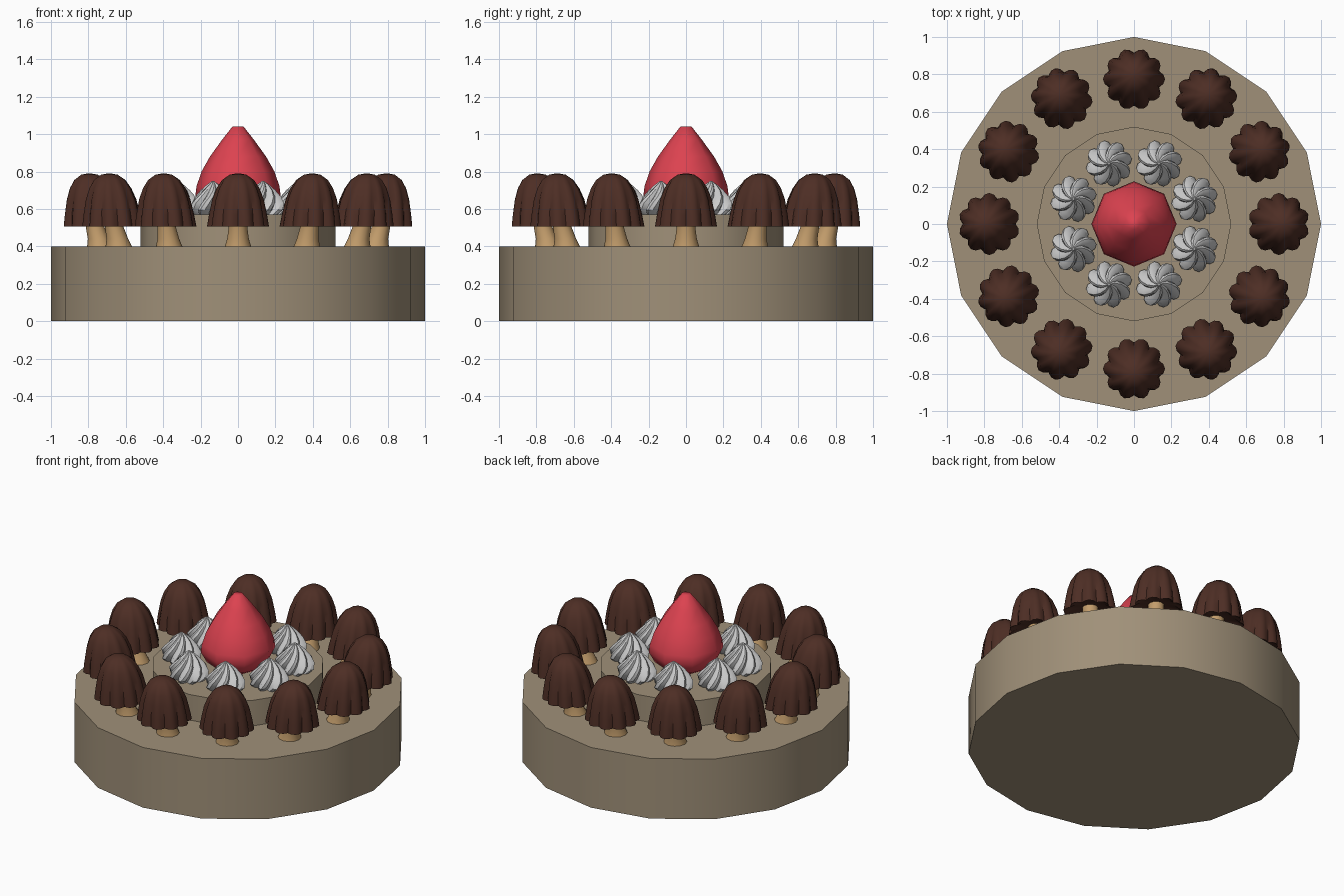
import bpy, bmesh
from math import sin, cos, pi, tau, radians

if "Cube" in bpy.data.objects:
    bpy.data.objects.remove(bpy.data.objects["Cube"])


def material(name, rgb):
    m = bpy.data.materials.new(name)
    m.diffuse_color = (*rgb, 1)
    m.use_nodes = True
    m.node_tree.nodes["Principled BSDF"].inputs["Base Color"].default_value = m.diffuse_color
    return m


sponge = material("sponge", (0.35, 0.28, 0.19))
chocolate = material("chocolate", (0.075, 0.027, 0.018))
biscuit = material("biscuit", (0.55, 0.34, 0.15))
red = material("red", (0.72, 0.055, 0.08))


def lathe(name, rings, sides, mat=None, lobes=0, smooth=40):
    """Rings are (radius, z, x offset, flute depth, twist); ends are capped."""
    bm = bmesh.new()
    loops = []
    for ring in rings:
        r, z, off, depth, twist = (tuple(ring) + (0, 0, 0))[:5]
        loop = []
        for i in range(sides):
            a = tau * i / sides
            k = 1 - depth * (1 - abs(sin(lobes * a / 2))) if lobes else 1
            loop.append(bm.verts.new((off + r * k * cos(a + twist),
                                      r * k * sin(a + twist), z)))
        loops.append(loop)
    for lo, hi in zip(loops, loops[1:]):
        for i in range(sides):
            j = (i + 1) % sides
            bm.faces.new((lo[i], lo[j], hi[j], hi[i]))
    bm.faces.new(loops[0][::-1])
    bm.faces.new(loops[-1])
    bmesh.ops.recalc_face_normals(bm, faces=bm.faces)
    me = bpy.data.meshes.new(name)
    bm.to_mesh(me)
    bm.free()
    if mat:
        me.materials.append(mat)
    ob = bpy.data.objects.new(name, me)
    bpy.context.collection.objects.link(ob)
    bpy.ops.object.select_all(action='DESELECT')
    ob.select_set(True)
    bpy.context.view_layer.objects.active = ob
    bpy.ops.object.shade_smooth_by_angle(angle=radians(smooth))
    return ob


def ring_copies(ob, count, start=0.0):
    """Repeat an off-centre part around the cake."""
    ob.rotation_euler.z = start
    for i in range(1, count):
        c = ob.copy()
        c.rotation_euler.z = start + tau * i / count
        bpy.context.collection.objects.link(c)


# Two cake tiers
lathe("cake_base", [(1, 0), (1, 0.4)], 16, sponge)
lathe("cake_upper_tier", [(0.52, 0.395), (0.52, 0.57)], 16, sponge)

# Strawberry in the middle
lathe("strawberry", [(0.13, 0.565), (0.19, 0.60), (0.228, 0.67), (0.222, 0.72),
                     (0.195, 0.80), (0.15, 0.88), (0.085, 0.97), (0.03, 1.04)],
      8, red, smooth=60)

# Twisted cream swirls
cream_profile = [(0.095, 0.565), (0.125, 0.595), (0.122, 0.63), (0.098, 0.665),
                 (0.066, 0.70), (0.033, 0.73), (0.005, 0.75)]
cream = lathe("cream_swirl",
              [(r, z, 0.35, 0.3, 0.2 * i) for i, (r, z) in enumerate(cream_profile)],
              32, lobes=8, smooth=35)
ring_copies(cream, 8, pi / 8)

# Mushroom stems, leaning slightly outwards
stem = lathe("mushroom_stem", [(0.072, 0.395, 0.735), (0.058, 0.44, 0.745),
                               (0.05, 0.50, 0.763), (0.048, 0.58, 0.775)],
             12, biscuit)
ring_copies(stem, 12)

# Fluted mushroom caps with a recessed underside
cap = lathe("mushroom_cap", [(0.05, 0.545, 0.772, 0), (0.125, 0.53, 0.772, 0.1),
                             (0.166, 0.505, 0.774, 0.15), (0.155, 0.57, 0.778, 0.13),
                             (0.138, 0.65, 0.783, 0.11), (0.115, 0.71, 0.788, 0.08),
                             (0.085, 0.755, 0.792, 0.05), (0.045, 0.783, 0.794, 0.02),
                             (0.008, 0.79, 0.795, 0)],
            40, chocolate, lobes=10, smooth=45)
ring_copies(cap, 12)
